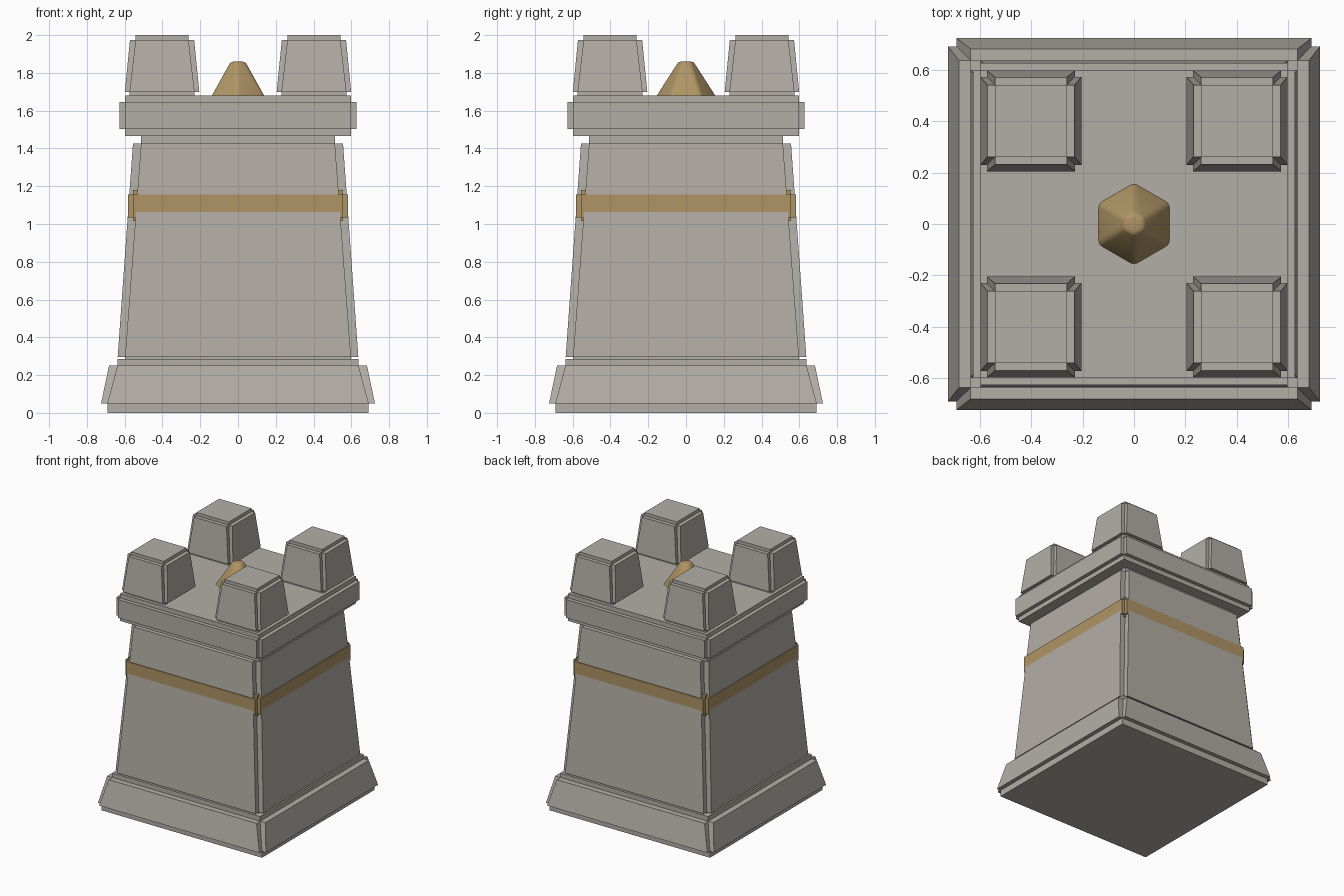
import bpy
import bmesh
from math import pi
from mathutils import Matrix

cube = bpy.data.objects.get("Cube")
if cube:
    bpy.data.objects.remove(cube, do_unlink=True)


def material(name, rgb):
    mat = bpy.data.materials.new(name)
    mat.use_nodes = True
    color = (*rgb, 1.0)
    mat.diffuse_color = color
    mat.node_tree.nodes["Principled BSDF"].inputs["Base Color"].default_value = color
    return mat


stone = material("warm grey stone", (0.45, 0.42, 0.38))
gold = material("old gold", (0.43, 0.30, 0.13))


def add_object(name, bm, mat):
    mesh = bpy.data.meshes.new(name)
    bm.to_mesh(mesh)
    bm.free()
    mesh.materials.append(mat)
    obj = bpy.data.objects.new(name, mesh)
    bpy.context.collection.objects.link(obj)
    return obj


def notched_block(name, mat, z, lip, core, panel, center=(0, 0)):
    """Tapered block with square-notched edges: a core with six raised panels.
    Each pair holds the bottom and top value of a height or half width."""
    bm = bmesh.new()
    bmesh.ops.create_cube(bm, size=2)
    for v in bm.verts:
        end = int(v.co.z > 0)
        v.co.x *= core[end]
        v.co.y *= core[end]
        v.co.z = z[end]
    bm.normal_update()
    raised = bmesh.ops.extrude_discrete_faces(bm, faces=bm.faces[:])["faces"]
    middle = sum(z) / 2
    for face in raised:
        face.normal_update()
        axis = max(range(3), key=lambda i: abs(face.normal[i]))
        sign = 1 if face.normal[axis] > 0 else -1
        for v in face.verts:
            end = int(v.co.z > middle)
            v.co[axis] = lip[end] if axis == 2 else sign * panel[end]
    bmesh.ops.translate(bm, verts=bm.verts[:], vec=(*center, 0))
    bmesh.ops.recalc_face_normals(bm, faces=bm.faces[:])
    return add_object(name, bm, mat)


# Stacked tower sections
notched_block("base", stone, (0.05, 0.25), (0, 0.286), (0.692, 0.638), (0.725, 0.683))
notched_block("tower_body", stone, (0.296, 1.427), (0.26, 1.469), (0.598, 0.513), (0.637, 0.556))
notched_block("gold_band", gold, (1.035, 1.156), (1.017, 1.18), (0.556, 0.556), (0.582, 0.582))
notched_block("crown", stone, (1.503, 1.646), (1.467, 1.68), (0.598, 0.598), (0.628, 0.628))

# Corner battlements
for side, sx in (("left", 1), ("right", -1)):
    for end, sy in (("front", -1), ("back", 1)):
        notched_block(f"battlement_{end}_{side}", stone, (1.70, 1.975), (1.67, 2.0),
                      (0.172, 0.14), (0.197, 0.17), (sx * 0.402, sy * 0.402))

# Six-sided finial with softened edges, sunk into the crown
bm = bmesh.new()
bmesh.ops.create_cone(bm, cap_ends=True, segments=6, radius1=0.185, radius2=0.044, depth=0.22,
                      matrix=Matrix.Translation((0, 0, 1.75)))
if max(v.co.x for v in bm.verts) > max(v.co.y for v in bm.verts):
    bmesh.ops.rotate(bm, verts=bm.verts[:], matrix=Matrix.Rotation(pi / 6, 3, "Z"))
finial = add_object("finial", bm, gold)
finial.data.shade_smooth()
bevel = finial.modifiers.new("soft_edges", "BEVEL")
bevel.width = 0.015
bevel.segments = 3
bevel.limit_method = "ANGLE"
